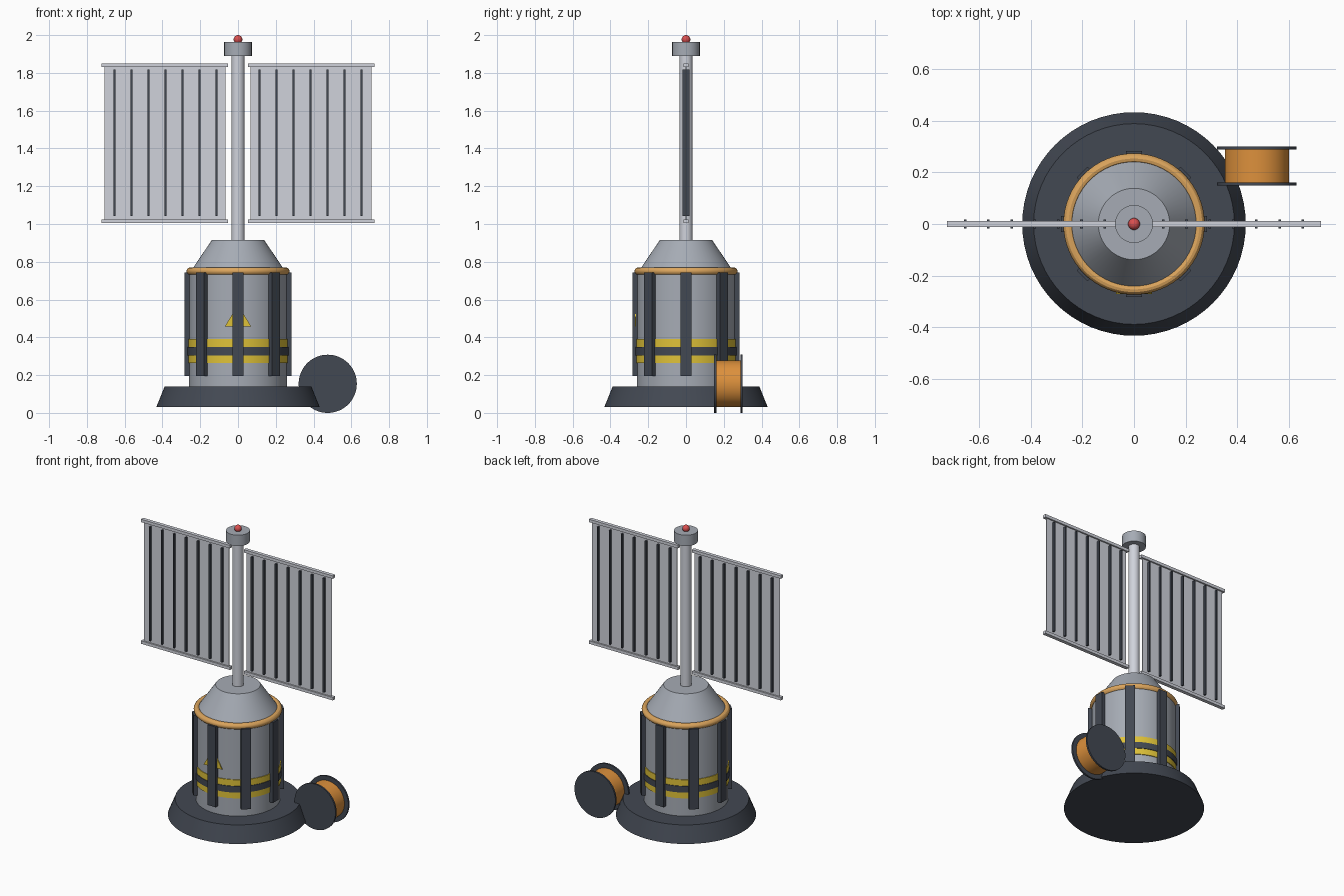
import bpy, bmesh, math
from mathutils import Matrix

cube = bpy.data.objects.get("Cube")
if cube:
    bpy.data.objects.remove(cube, do_unlink=True)


def material(name, r, g, b):
    m = bpy.data.materials.new(name)
    m.use_nodes = True
    m.diffuse_color = (r, g, b, 1)
    m.node_tree.nodes["Principled BSDF"].inputs["Base Color"].default_value = (r, g, b, 1)
    return m


steel = material("steel grey", 0.38, 0.41, 0.46)
pale = material("pale silver", 0.63, 0.65, 0.71)
dark = material("dark slate", 0.055, 0.065, 0.085)
copper = material("copper orange", 0.72, 0.28, 0.045)
amber = material("amber trim", 0.72, 0.38, 0.11)
yellow = material("warning yellow", 0.74, 0.54, 0.04)
red = material("beacon red", 0.7, 0.08, 0.08)


def finish(name, bm, mat, smooth=True):
    bmesh.ops.recalc_face_normals(bm, faces=bm.faces)
    mesh = bpy.data.meshes.new(name)
    bm.to_mesh(mesh)
    bm.free()
    mesh.materials.append(mat)
    obj = bpy.data.objects.new(name, mesh)
    bpy.context.collection.objects.link(obj)
    if smooth:
        bpy.ops.object.select_all(action='DESELECT')
        obj.select_set(True)
        bpy.context.view_layer.objects.active = obj
        bpy.ops.object.shade_smooth_by_angle(angle=math.radians(30))
    return obj


def lathe(name, profile, mat, steps=64, closed=False):
    """Spin an (r, z) profile around z."""
    bm = bmesh.new()
    verts = [bm.verts.new((r, 0, z)) for r, z in profile]
    pairs = list(zip(verts, verts[1:] + verts[:1]))
    edges = [bm.edges.new(p) for p in (pairs if closed else pairs[:-1])]
    bmesh.ops.spin(bm, geom=verts + edges, axis=(0, 0, 1), cent=(0, 0, 0),
                   steps=steps, angle=math.tau)
    bmesh.ops.remove_doubles(bm, verts=bm.verts, dist=0.0002)
    return finish(name, bm, mat)


def drum(name, r, z0, z1, mat, steps=64):
    return lathe(name, [(0, z0), (r, z0), (r, z1), (0, z1)], mat, steps)


def add_box(bm, low, high):
    size = [h - l for l, h in zip(low, high)]
    mid = [(h + l) / 2 for l, h in zip(low, high)]
    return bmesh.ops.create_cube(
        bm, size=1, matrix=Matrix.Translation(mid) @ Matrix.Diagonal((*size, 1)))["verts"]


# Base and body
lathe("base", [(0, 0.032), (0.432, 0.032), (0.388, 0.141), (0, 0.141)], dark)
drum("body", 0.26, 0.138, 0.75, steel)
lathe("body_cone", [(0, 0.745), (0.25, 0.75), (0.138, 0.916), (0, 0.916)], steel)
ring = [(0.253 + 0.02 * math.cos(a * math.tau / 12), 0.75 + 0.02 * math.sin(a * math.tau / 12))
        for a in range(12)]
lathe("collar_ring", ring, amber, closed=True)

# Painted bands
drum("yellow_band", 0.265, 0.264, 0.39, yellow)
drum("dark_band", 0.269, 0.305, 0.348, dark)

# Eight upright ribs
bm = bmesh.new()
for i in range(8):
    verts = add_box(bm, (0.245, -0.03, 0.196), (0.283, 0.03, 0.742))
    bmesh.ops.rotate(bm, verts=verts, matrix=Matrix.Rotation(i * math.tau / 8, 3, 'Z'))
finish("body_ribs", bm, dark, smooth=False)

# Warning triangle partly behind the front rib
bm = bmesh.new()
tri = bm.faces.new([bm.verts.new((x, -0.264, z)) for x, z in
                    ((-0.07, 0.457), (0.07, 0.457), (0, 0.572))])
ext = bmesh.ops.extrude_face_region(bm, geom=[tri])["geom"]
bmesh.ops.translate(bm, vec=(0, -0.006, 0),
                    verts=[v for v in ext if isinstance(v, bmesh.types.BMVert)])
finish("warning_triangle", bm, yellow, smooth=False)

# Mast, cap and beacon
drum("mast", 0.035, 0.9, 1.92, pale, 32)
drum("mast_cap", 0.073, 1.89, 1.964, steel, 48)
bm = bmesh.new()
bmesh.ops.create_uvsphere(bm, u_segments=24, v_segments=14, radius=0.023,
                          matrix=Matrix.Translation((0, 0, 1.977)))
finish("beacon", bm, red)

# Two thin panels with rails and slats
for side, s in (("left", 1), ("right", -1)):
    def span(x0, x1):
        return min(s * x0, s * x1), max(s * x0, s * x1)

    a, b = span(0.065, 0.707)
    bm = bmesh.new()
    add_box(bm, (a, -0.002, 1.015), (b, 0.002, 1.842))
    finish(side + "_panel", bm, pale, smooth=False)

    a, b = span(0.052, 0.722)
    bm = bmesh.new()
    for z in (1.004, 1.831):
        add_box(bm, (a, -0.012, z), (b, 0.012, z + 0.02))
    finish(side + "_panel_rails", bm, pale, smooth=False)

    bm = bmesh.new()
    for i in range(7):
        a, b = span(0.108 + i * 0.09, 0.118 + i * 0.09)
        add_box(bm, (a, -0.018, 1.042), (b, 0.018, 1.818))
    finish(side + "_panel_slats", bm, dark, smooth=False)

# Cable spool lying beside the base, its axis along y
for name, r, y0, y1, mat in (("spool_core", 0.124, 0.155, 0.295, copper),
                             ("spool_front_flange", 0.154, 0.149, 0.161, dark),
                             ("spool_back_flange", 0.154, 0.288, 0.3, dark)):
    part = drum(name, r, -y1, -y0, mat)
    part.data.transform(Matrix.Translation((0.475, 0, 0.154)) @ Matrix.Rotation(math.pi / 2, 4, 'X'))
